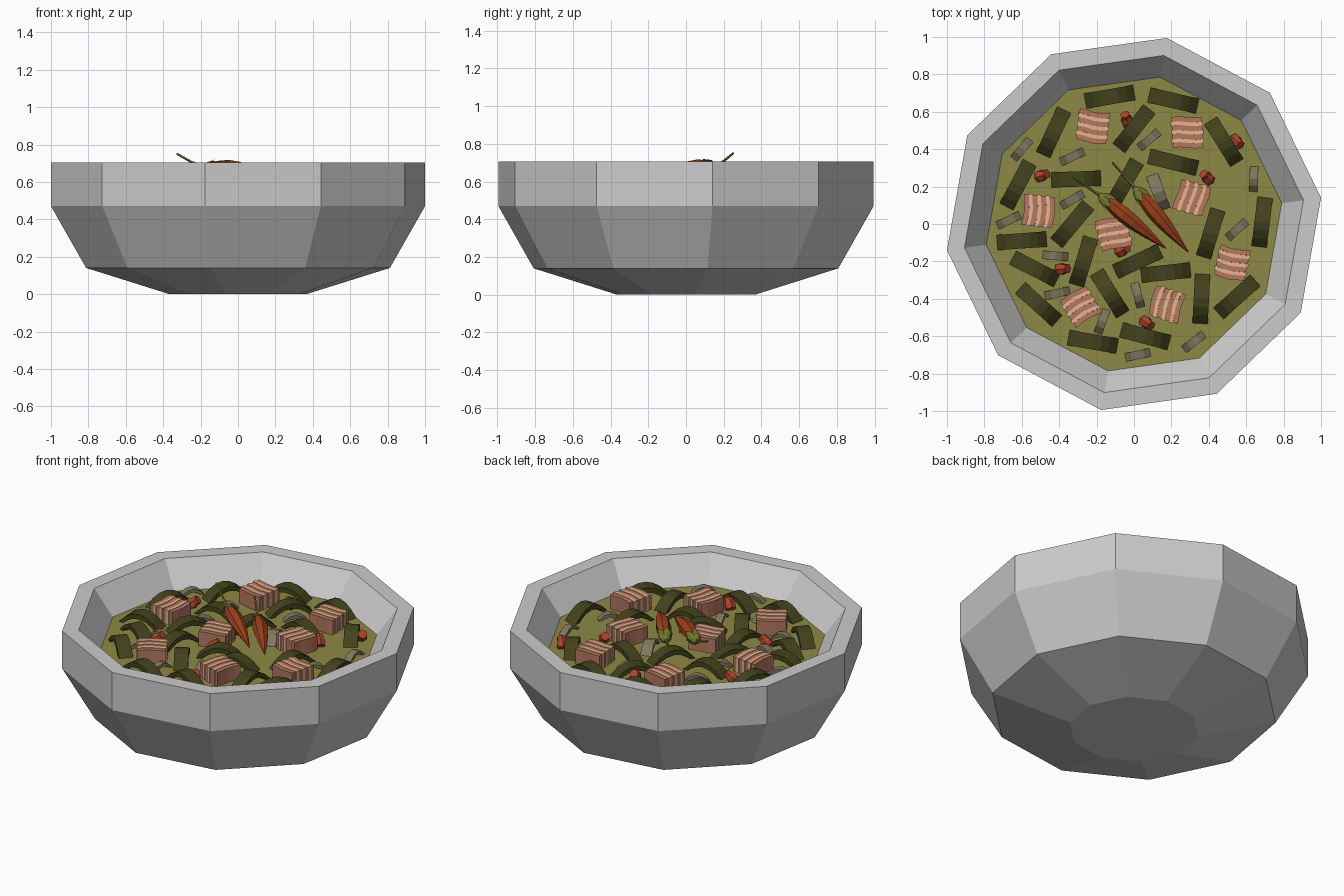
import bpy, bmesh, math, random
from mathutils import Vector, Matrix

if "Cube" in bpy.data.objects:
    bpy.data.objects.remove(bpy.data.objects["Cube"])

random.seed(4)
SOUP_Z = 0.55


def mat(name, r, g, b):
    m = bpy.data.materials.new(name)
    m.diffuse_color = (r, g, b, 1)
    m.use_nodes = True
    m.node_tree.nodes["Principled BSDF"].inputs["Base Color"].default_value = m.diffuse_color
    return m


BROTH = mat("broth", .27, .25, .06)
KELP = mat("kelp_green", .055, .055, .012)
STRIP = mat("strip_grey_brown", .21, .18, .11)
FAT = mat("meat_fat", .80, .46, .27)
LEAN = mat("meat_lean", .46, .19, .12)
CHILI = mat("chili_red", .34, .05, .011)
STEM = mat("stem_green", .17, .19, .03)
SLICE = mat("slice_red", .41, .056, .024)


def finish(name, bm, mats=(), matrix=None):
    bmesh.ops.recalc_face_normals(bm, faces=bm.faces)
    me = bpy.data.meshes.new(name)
    bm.to_mesh(me)
    bm.free()
    for m in mats:
        me.materials.append(m)
    ob = bpy.data.objects.new(name, me)
    bpy.context.collection.objects.link(ob)
    if matrix:
        ob.matrix_world = matrix
    return ob


def skin(bm, rings):
    """Bridge rings of equal length and cap both ends."""
    vs = [[bm.verts.new(p) for p in r] for r in rings]
    n = len(vs[0])
    for a, b in zip(vs, vs[1:]):
        for i in range(n):
            j = (i + 1) % n
            bm.faces.new((a[i], a[j], b[j], b[i]))
    bm.faces.new(vs[0])
    bm.faces.new(vs[-1])


def lathe(name, profile, sides, phase, mats=(), matrix=None):
    bm = bmesh.new()
    ang = [math.radians(phase) + math.tau * i / sides for i in range(sides)]
    skin(bm, [[(r * math.cos(a), r * math.sin(a), z) for a in ang] for r, z in profile])
    return finish(name, bm, mats, matrix)


def place(x, y, z, deg):
    return Matrix.Translation((x, y, z)) @ Matrix.Rotation(math.radians(deg), 4, 'Z')


def tube(name, pts, radii, sides, material):
    bm = bmesh.new()
    pts = [Vector(p) for p in pts]
    rings = []
    for i, (p, r) in enumerate(zip(pts, radii)):
        d = (pts[min(i + 1, len(pts) - 1)] - pts[max(i - 1, 0)]).normalized()
        u = d.cross(Vector((0, 0, 1))).normalized()
        v = u.cross(d)
        rings.append([p + r * (u * math.cos(t) + v * math.sin(t))
                      for t in (math.tau * k / sides for k in range(sides))])
    skin(bm, rings)
    return finish(name, bm, [material])


def arch(name, x, y, deg, length, width, rise, thick, material, segs=6):
    """Curved strip with both ends dipping into the broth."""
    bm = bmesh.new()
    rings = []
    for i in range(segs + 1):
        t = 2 * i / segs - 1
        px, pz, w = t * length / 2, rise * (1 - t * t), width / 2
        rings.append([(px, -w, pz - thick), (px, w, pz - thick), (px, w, pz), (px, -w, pz)])
    skin(bm, rings)
    return finish(name, bm, [material], place(x, y, SOUP_Z, deg))


# Bowl: ten sided, with rim and hollow inside
lathe("bowl", [(.37, 0), (.82, .14), (1.0098, .47), (1.0098, .705), (.915, .705),
               (.79, .54), (.66, .25), (.30, .12)], 10, 8)
lathe("broth", [(.76, .50), (.80, SOUP_Z)], 10, 8, [BROTH])

# Kelp strips: x, y, angle
for i, (x, y, a) in enumerate([
        (-.13, .68, 10), (.21, .66, -13), (-.43, .49, 65), (0, .51, 52), (.48, .44, -58),
        (.21, .33, -14), (-.31, .24, 2), (-.62, .21, 62), (-.05, .22, 60), (-.33, 0, 50),
        (-.60, -.09, 4), (.41, -.05, 73), (.685, .01, 83), (-.53, -.24, -27), (-.27, -.20, 73),
        (.02, -.20, 25), (.17, -.26, 6), (-.13, -.37, -58), (.36, -.40, 87), (.55, -.39, 42),
        (-.51, -.43, -42), (-.22, -.63, -10), (.06, -.60, -15)]):
    arch(f"kelp_strip_{i+1}", x, y, a, .265, .082, .075, .03, KELP)

# Small root strips
for i, (x, y, a) in enumerate([
        (-.60, .40, 50), (-.33, .36, 25), (.08, .45, 40), (-.33, .13, 30), (.64, .24, 88),
        (-.67, .02, 25), (-.42, -.17, -5), (.55, -.03, 42), (-.41, -.37, 12), (.02, -.38, -75),
        (-.17, -.52, 70), (.02, -.70, 12), (.32, -.63, 38), (.13, .17, -70)]):
    big = 1.45 if i == 13 else 1
    arch(f"root_strip_{i+1}", x, y, a, .135 * big, .045 * big, .04 * big, .02, STRIP, 4)


# Meat cubes: wavy stacked layers of lean and fat
def meat(name, x, y, deg, size=.165, layers=7):
    bm = bmesh.new()
    h, n = size / 2, 5
    thick = [1.4 if k % 2 == 0 else 1 for k in range(layers)]
    edges = [-h + size * sum(thick[:k]) / sum(thick) for k in range(layers + 1)]
    ph = random.uniform(0, 6)
    wave = [.006 * math.sin(ph + 1.3 * i) for i in range(n)]
    for k in range(layers):
        hx = h + (.004 if k % 2 else -.001)
        top = .09 + (.003 if k % 2 else 0)
        line = [(-hx + 2 * hx * i / (n - 1), wave[i]) for i in range(n)]
        outline = ([(px, edges[k] + w) for px, w in line]
                   + [(px, edges[k + 1] + w) for px, w in reversed(line)])
        before = len(bm.faces)
        skin(bm, [[(px, py, z) for px, py in outline] for z in (-.06, top)])
        bm.faces.ensure_lookup_table()
        for f in bm.faces[before:]:
            f.material_index = k % 2
    finish(name, bm, [LEAN, FAT], place(x, y, SOUP_Z, deg))


for i, (x, y, a) in enumerate([
        (-.22, .52, -8), (.285, .49, 3), (-.51, .07, 84), (.31, .14, 75), (-.11, -.05, 15),
        (.525, -.21, -13), (-.285, -.44, 32), (.175, -.43, 72)]):
    meat(f"meat_cube_{i+1}", x, y, a)

# Chopped chili slices, waisted and tilted
for i, (x, y, a) in enumerate([
        (-.04, .56, 110), (.55, .44, -45), (-.49, .26, 20), (.39, .25, 135),
        (-.06, -.14, 25), (-.38, -.24, 5), (.07, -.53, -35)]):
    m = place(x, y, SOUP_Z + .03, a) @ Matrix.Rotation(math.radians(50), 4, 'Y')
    lathe(f"chili_slice_{i+1}", [(.03, -.035), (.034, -.01), (.026, .012), (.027, .035)],
          6, 0, [SLICE], m)


# Whole chilies with a toothed cap and stem
def chili(i, stem, base, tip):
    stem, base, tip = map(Vector, (stem, base, tip))
    radii = [.022, .038, .045, .041, .031, .018, .003]
    pts = []
    for k in range(7):
        t = k / 6
        pts.append(base.lerp(tip, t) + Vector((0, 0, .018 * math.sin(math.pi * t))))
    tube(f"chili_body_{i}", pts, radii, 7, CHILI)
    d = (pts[1] - pts[0]).normalized()
    tube(f"chili_stem_{i}", [stem, stem.lerp(base, .5) - Vector((0, 0, .006)), base],
         [.006, .007, .010], 5, STEM)
    # cap cone whose rim alternates long and short teeth
    u = d.cross(Vector((0, 0, 1))).normalized()
    v = u.cross(d)
    bm = bmesh.new()
    rings = []
    for r, s, tooth in ((.009, -.025, 0), (.029, .004, 0), (.041, .03, .045)):
        ring = []
        for k in range(10):
            t = math.tau * k / 10
            long = tooth if k % 2 == 0 else 0
            ring.append(base + d * (s + long) + (r + long * .12) * (u * math.cos(t) + v * math.sin(t)))
        rings.append([bm.verts.new(p) for p in ring])
    for a, b in zip(rings, rings[1:]):
        for k in range(10):
            j = (k + 1) % 10
            bm.faces.new((a[k], a[j], b[j], b[k]))
    bm.faces.new(rings[0])
    finish(f"chili_cap_{i}", bm, [STEM])


chili(1, (-.325, .25, .75), (-.17, .145, .675), (.17, -.13, .625))
chili(2, (-.115, .33, .69), (.015, .18, .645), (.29, -.15, .62))
